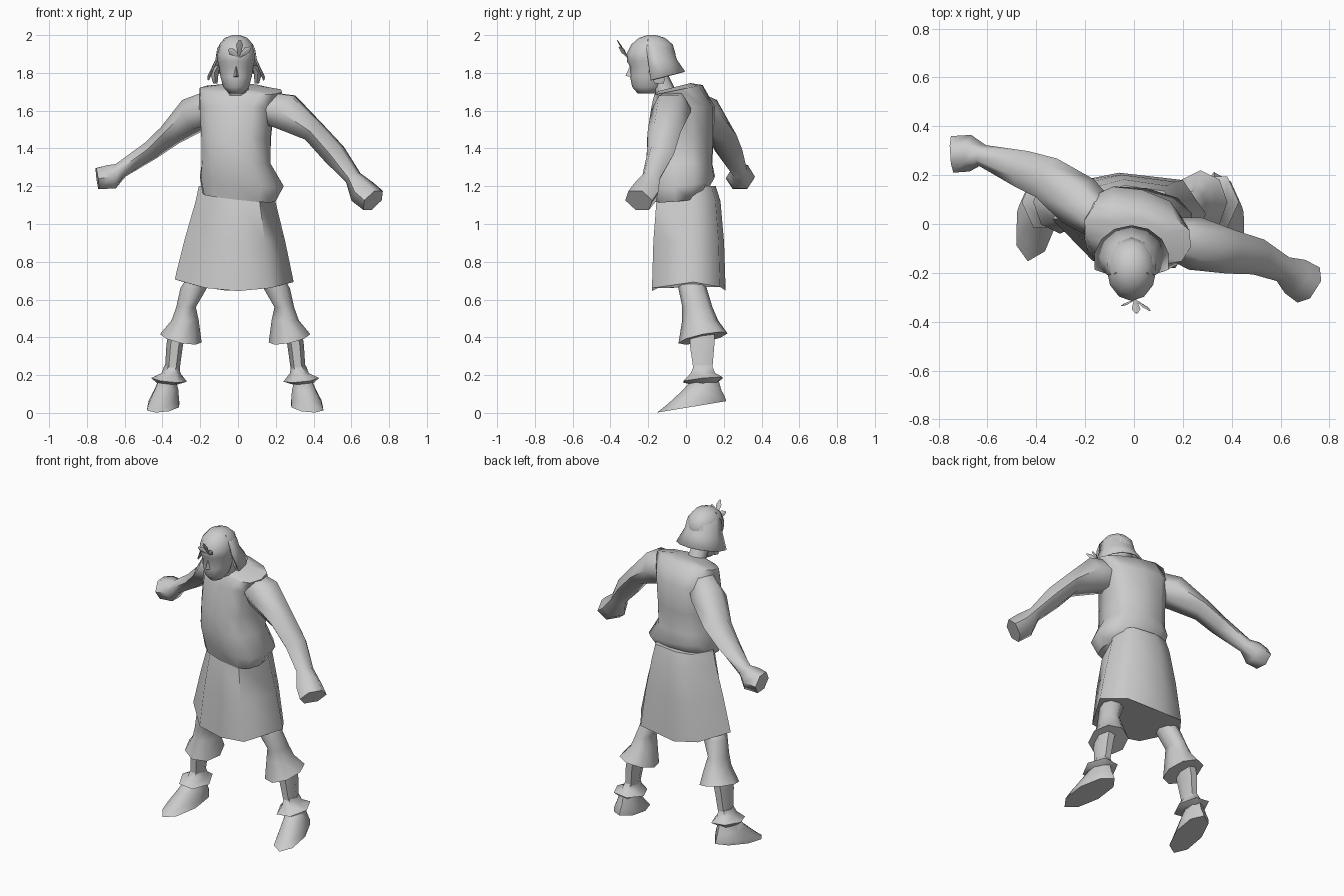
import bpy, bmesh, math
from mathutils import Vector

if "Cube" in bpy.data.objects:
    bpy.data.objects.remove(bpy.data.objects["Cube"])

grey = bpy.data.materials.new("plain_grey")
grey.diffuse_color = (0.6, 0.6, 0.6, 1)
grey.use_nodes = True
grey.node_tree.nodes["Principled BSDF"].inputs["Base Color"].default_value = grey.diffuse_color


def finish(name, bm, angle=62):
    bmesh.ops.recalc_face_normals(bm, faces=bm.faces)
    mesh = bpy.data.meshes.new(name)
    bm.to_mesh(mesh)
    bm.free()
    mesh.materials.append(grey)
    ob = bpy.data.objects.new(name, mesh)
    bpy.context.collection.objects.link(ob)
    bpy.context.view_layer.objects.active = ob
    ob.select_set(True)
    bpy.ops.object.shade_smooth_by_angle(angle=math.radians(angle))
    ob.select_set(False)
    return ob


def loft(name, rings, closed=True, caps=True, angle=62):
    """Skin a list of point rings."""
    bm = bmesh.new()
    rows = [[bm.verts.new(p) for p in r] for r in rings]
    n = len(rows[0])
    for a, b in zip(rows, rows[1:]):
        for i in range(n if closed else n - 1):
            j = (i + 1) % n
            bm.faces.new((a[i], a[j], b[j], b[i]))
    if caps:
        bm.faces.new(rows[0])
        bm.faces.new(rows[-1])
    return finish(name, bm, angle)


def ring(cx, cy, z, rx, ry, n=8, yaw=0, sx=0, sy=0, power=1.0, start=0, arc=360):
    """Flat ring, optionally squared off (power < 1), turned and tilted."""
    pts, c, s = [], math.cos(math.radians(yaw)), math.sin(math.radians(yaw))
    steps = n if arc == 360 else n - 1
    for i in range(n):
        t = math.radians(start + arc * i / steps)
        u, v = math.cos(t), math.sin(t)
        x = rx * math.copysign(abs(u) ** power, u)
        y = ry * math.copysign(abs(v) ** power, v)
        x, y = x * c - y * s, x * s + y * c
        pts.append((cx + x, cy + y, z + sx * x + sy * y))
    return pts


def limb(name, path, n=6):
    """Tube along a path of (x, y, z, upright radius, level radius)."""
    rings = []
    for i, (x, y, z, rv, rh) in enumerate(path):
        a, b = path[max(i - 1, 0)], path[min(i + 1, len(path) - 1)]
        d = (Vector(b[:3]) - Vector(a[:3])).normalized()
        side = d.cross(Vector((0, 0, 1))).normalized()
        up = side.cross(d)
        rings.append([Vector((x, y, z)) + up * rv * math.sin(t) + side * rh * math.cos(t)
                      for t in (math.tau * k / n for k in range(n))])
    return loft(name, rings)


def mirrored(ob, axis_x):
    """Copy to the other side of the plane x = axis_x."""
    bm = bmesh.new()
    bm.from_mesh(ob.data)
    for v in bm.verts:
        v.co.x = 2 * axis_x - v.co.x
    return finish(ob.name + "_left", bm)


# Tunic body, turned a little towards the forward arm
loft("tunic", [ring(cx, cy, z, rx, ry, 12, yaw, sx, sy, 0.75) for cx, cy, z, rx, ry, yaw, sx, sy in (
    (0.02, -0.06, 1.725, 0.10, 0.08, -14, 0, .25),
    (0.015, -0.04, 1.71, 0.225, 0.11, -14, 0, .2),
    (-0.005, -0.015, 1.62, 0.20, 0.16, -14, 0, 0),
    (-0.01, -0.03, 1.45, 0.185, 0.175, -12, 0, 0),
    (-0.01, -0.035, 1.32, 0.185, 0.175, -10, 0, 0),
    (0.02, -0.02, 1.225, 0.225, 0.17, -10, -0.1, .1),
    (0.005, -0.03, 1.14, 0.195, 0.13, -8, -0.1, .1))])

# Skirt with a hem that dips in the middle
hem = [(.295, .04), (.2, .18), (-.06, .21), (-.21, .18),
       (-.335, .02), (-.17, -.15), (0, -.18), (.17, -.18)]


def skirt_ring(z, fx, fy, dip):
    return [(x * fx, y * fy, z + dip * x * x) for x, y in hem]


loft("skirt", [skirt_ring(1.20, .62, .75, 0), skirt_ring(1.12, .67, .87, 0),
               skirt_ring(0.9, .84, .96, .2), skirt_ring(0.645, 1, 1, .55)])

# Arms with closed fists
limb("forward_arm", [
    (.17, -.06, 1.61, .10, .09), (.25, -.08, 1.595, .11, .11), (.40, -.115, 1.49, .065, .09),
    (.51, -.135, 1.37, .065, .075), (.61, -.185, 1.245, .043, .055),
    (.66, -.215, 1.17, .075, .08), (.715, -.25, 1.125, .07, .085)])
limb("rear_arm", [
    (-.15, .03, 1.61, .10, .09), (-.23, .095, 1.58, .10, .11), (-.36, .19, 1.47, .06, .09),
    (-.46, .225, 1.39, .052, .078), (-.62, .28, 1.285, .045, .045),
    (-.67, .29, 1.25, .075, .075), (-.745, .285, 1.24, .065, .075)])

# Legs: breeches, shin, boot cuff and shoe, each mirrored
leg_parts = [
    loft("breeches", [ring(.19, .03, .70, .06, .07), ring(.205, .035, .66, .07, .075),
                      ring(.245, .06, .56, .052, .08), ring(.25, .075, .49, .072, .095),
                      ring(.2725, .09, .395, .11, .13, 8, 0, .2, .2)]),
    loft("shin", [ring(.285, .085, .45, .05, .075, 6), ring(.305, .085, .36, .044, .075, 6),
                  ring(.32, .09, .21, .038, .055, 6), ring(.325, .09, .15, .04, .06, 6)]),
    loft("boot_cuff", [ring(.32, .09, .25, .04, .055, 6), ring(.325, .09, .21, .05, .075, 6),
                       ring(.335, .09, .175, .095, .12, 6, 0, .1, .1),
                       ring(.34, .09, .15, .05, .07, 6)]),
    loft("shoe", [ring(.345, .10, .17, .048, .075, 8, 12), ring(.35, .085, .12, .066, .105, 8, 12),
                  ring(.362, .055, .065, .082, .155, 8, 12, 0, .12),
                  ring(.366, .03, .032, .085, .187, 8, 12, 0, .165)]),
]
for part in leg_parts:
    mirrored(part, -0.015)

# Neck and head
loft("neck", [ring(.0, -.10, 1.68, .06, .06), ring(-.01, -.16, 1.80, .055, .06)])
loft("head", [ring(-.01, (f + b) / 2, z, w, (b - f) / 2, 12) for z, f, b, w in (
    (1.69, -.255, -.15, .038), (1.725, -.285, -.12, .068), (1.78, -.296, -.10, .083),
    (1.83, -.295, -.08, .09), (1.86, -.312, -.065, .098), (1.90, -.315, -.055, .102),
    (1.95, -.29, -.07, .09), (1.985, -.25, -.11, .06), (2.0, -.205, -.16, .02))])

# Nose wedge
bm = bmesh.new()
v = [bm.verts.new(p) for p in ((-.01, -.295, 1.84), (-.03, -.28, 1.775),
                               (.01, -.28, 1.775), (-.01, -.32, 1.785))]
for f in ((0, 1, 3), (0, 3, 2), (1, 2, 3), (0, 2, 1)):
    bm.faces.new([v[i] for i in f])
finish("nose", bm)

# Flared hair round the sides and back
hair = loft("hair", [ring(-.01, cy, z, rx, ry, 9, 0, 0, sy, 1, -15, 210) for cy, z, rx, ry, sy in (
    (-.185, 1.978, .064, .07, 0), (-.18, 1.93, .102, .112, 0), (-.17, 1.87, .112, .122, 0),
    (-.15, 1.772, .156, .145, .25))], closed=False, caps=False)
thick = hair.modifiers.new("thickness", 'SOLIDIFY')
thick.thickness = 0.008

# Side locks in front of the hair
for side in (-1, 1):
    loft("side_lock", [ring(-.01 + side * x, y, z, r, 2 * r, 4) for x, y, z, r in (
        (.095, -.16, 1.84, .012), (.115, -.155, 1.80, .022), (.11, -.14, 1.745, .012))])

# Leafy forehead ornament
for tip in ((-.05, -.335, 1.925), (.065, -.355, 1.935), (.01, -.365, 1.975)):
    a, b = Vector((.005, -.31, 1.885)), Vector(tip)
    across = (b - a).cross(Vector((0, 1, 0))).normalized() * .018
    out = Vector((0, .005, 0))
    mid = a.lerp(b, .7)
    loft("ornament_leaf", [[c + across * k, c + out * k, c - across * k, c - out * k]
                           for c, k in ((a, .3), (mid, 1), (b, .3))], angle=20)
